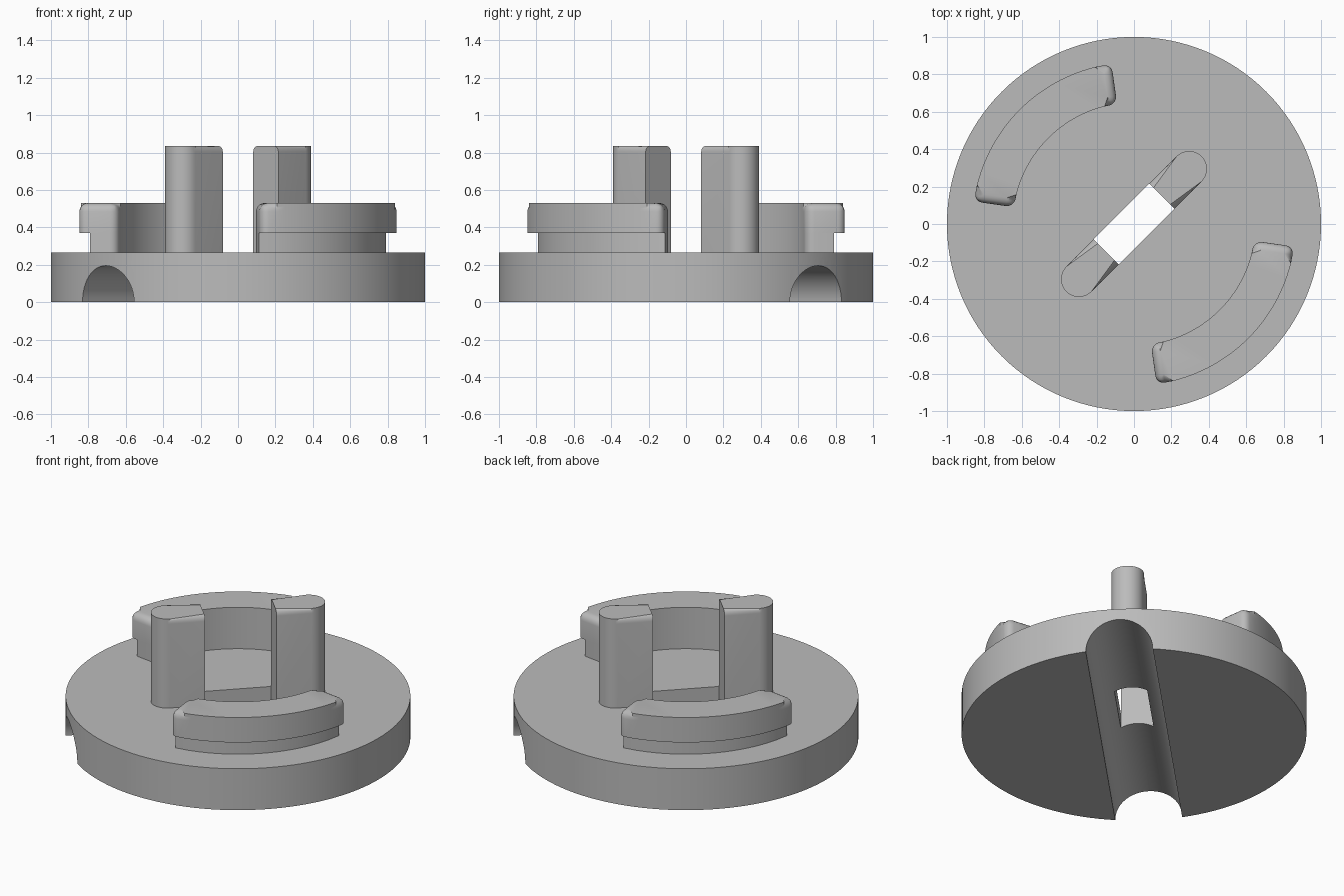
import bpy, bmesh, math
from math import sin, cos, pi, radians
from mathutils import Matrix

if "Cube" in bpy.data.objects:
    bpy.data.objects.remove(bpy.data.objects["Cube"], do_unlink=True)

grey = bpy.data.materials.new("grey plastic")
grey.use_nodes = True
COLOUR = (0.5, 0.5, 0.5, 1)
grey.diffuse_color = COLOUR
grey.node_tree.nodes["Principled BSDF"].inputs["Base Color"].default_value = COLOUR

DISC_TOP = 0.265
SLOT_HALF = 0.21
PIN_RADIUS = 0.095


def prism(outline, z0, z1):
    """Extrude a counter-clockwise outline from z0 to z1."""
    bm = bmesh.new()
    low = [bm.verts.new((x, y, z0)) for x, y in outline]
    high = [bm.verts.new((x, y, z1)) for x, y in outline]
    bm.faces.new(low[::-1])
    bm.faces.new(high)
    n = len(outline)
    for i in range(n):
        j = (i + 1) % n
        bm.faces.new((low[i], low[j], high[j], high[i]))
    return bm


def round_edges(bm, rule, width):
    """Round the edges whose two end points satisfy the rule."""
    edges = [e for e in bm.edges if rule(e.verts[0].co, e.verts[1].co)]
    bmesh.ops.bevel(bm, geom=edges, offset=width, offset_type='OFFSET',
                    segments=5, profile=0.5, affect='EDGES', clamp_overlap=False)


def finish(bm, name, turn=0):
    bmesh.ops.rotate(bm, verts=bm.verts, cent=(0, 0, 0), matrix=Matrix.Rotation(turn, 3, 'Z'))
    bmesh.ops.recalc_face_normals(bm, faces=bm.faces)
    mesh = bpy.data.meshes.new(name)
    bm.to_mesh(mesh)
    bm.free()
    mesh.materials.append(grey)
    obj = bpy.data.objects.new(name, mesh)
    bpy.context.collection.objects.link(obj)
    return obj


def smooth(obj):
    bpy.ops.object.select_all(action='DESELECT')
    obj.select_set(True)
    bpy.context.view_layer.objects.active = obj
    bpy.ops.object.shade_smooth_by_angle(angle=radians(30))


def cut(obj, cutter):
    mod = obj.modifiers.new("cut", 'BOOLEAN')
    mod.operation = 'DIFFERENCE'
    mod.solver = 'EXACT'
    mod.object = cutter
    bpy.context.view_layer.objects.active = obj
    bpy.ops.object.modifier_apply(modifier=mod.name)
    bpy.data.objects.remove(cutter, do_unlink=True)


# Disc with a diagonal round groove underneath and a slot through the middle
circle = [(cos(2 * pi * i / 128), sin(2 * pi * i / 128)) for i in range(128)]
disc = finish(prism(circle, 0, DISC_TOP), "base_disc")

bm = bmesh.new()
bmesh.ops.create_cone(bm, cap_ends=True, segments=64, radius1=0.195, radius2=0.195,
                      depth=3, matrix=Matrix.Rotation(pi / 2, 4, 'Y'))
cut(disc, finish(bm, "groove_cutter", pi / 4))

s, r = SLOT_HALF, PIN_RADIUS
box = [(-s, -r), (s, -r), (s, r), (-s, r)]
cut(disc, finish(prism(box, -0.5, 1), "slot_cutter", pi / 4))
smooth(disc)

# Two upright pins: flat inner face, round outer end, rounded top rim
PIN_CENTRE, PIN_TOP = 0.417, 0.835
pin = [(s, r), (s, -r)]
pin += [(PIN_CENTRE + r * cos(a), r * sin(a))
        for a in (-pi / 2 + pi * i / 20 for i in range(21))]
for name, turn in (("back_left_pin", pi / 4), ("front_right_pin", 5 * pi / 4)):
    bm = prism(pin, DISC_TOP - 0.005, PIN_TOP)
    round_edges(bm, lambda a, b: min(a.z, b.z) > PIN_TOP - 0.001
                and max(a.x, b.x) > s + 0.001, 0.032)
    smooth(finish(bm, name, turn))

# Two curved clips: a stem with an overhanging rounded lip
INNER, STEM_OUTER, LIP_OUTER = 0.648, 0.8, 0.865
LIP_LOW, LIP_TOP = 0.37, 0.53
HALF = radians(37)
ROUND = 0.045


def arc_outline(r0, r1):
    inset = HALF - radians(6)
    angles = [-HALF] + [inset * (i / 12 - 1) for i in range(25)] + [HALF]
    return ([(r1 * cos(a), r1 * sin(a)) for a in angles]
            + [(r0 * cos(a), r0 * sin(a)) for a in reversed(angles)])


def upright(a, b):
    """Corner edges at the two ends of an arc."""
    at_end = abs(abs(math.atan2(a.y, a.x)) - HALF) < 0.001
    return at_end and abs(a.z - b.z) > 0.01


for side, turn in (("front_left", -pi / 4), ("back_right", 3 * pi / 4)):
    bm = prism(arc_outline(INNER, STEM_OUTER), DISC_TOP - 0.005, LIP_LOW)
    round_edges(bm, lambda a, b: upright(a, b) and a.xy.length < INNER + 0.01, ROUND)
    smooth(finish(bm, side + "_clip_stem", turn))

    bm = prism(arc_outline(INNER, LIP_OUTER), LIP_LOW, LIP_TOP)
    round_edges(bm, lambda a, b: upright(a, b) or min(a.z, b.z) > LIP_TOP - 0.001, ROUND)
    smooth(finish(bm, side + "_clip_lip", turn))
